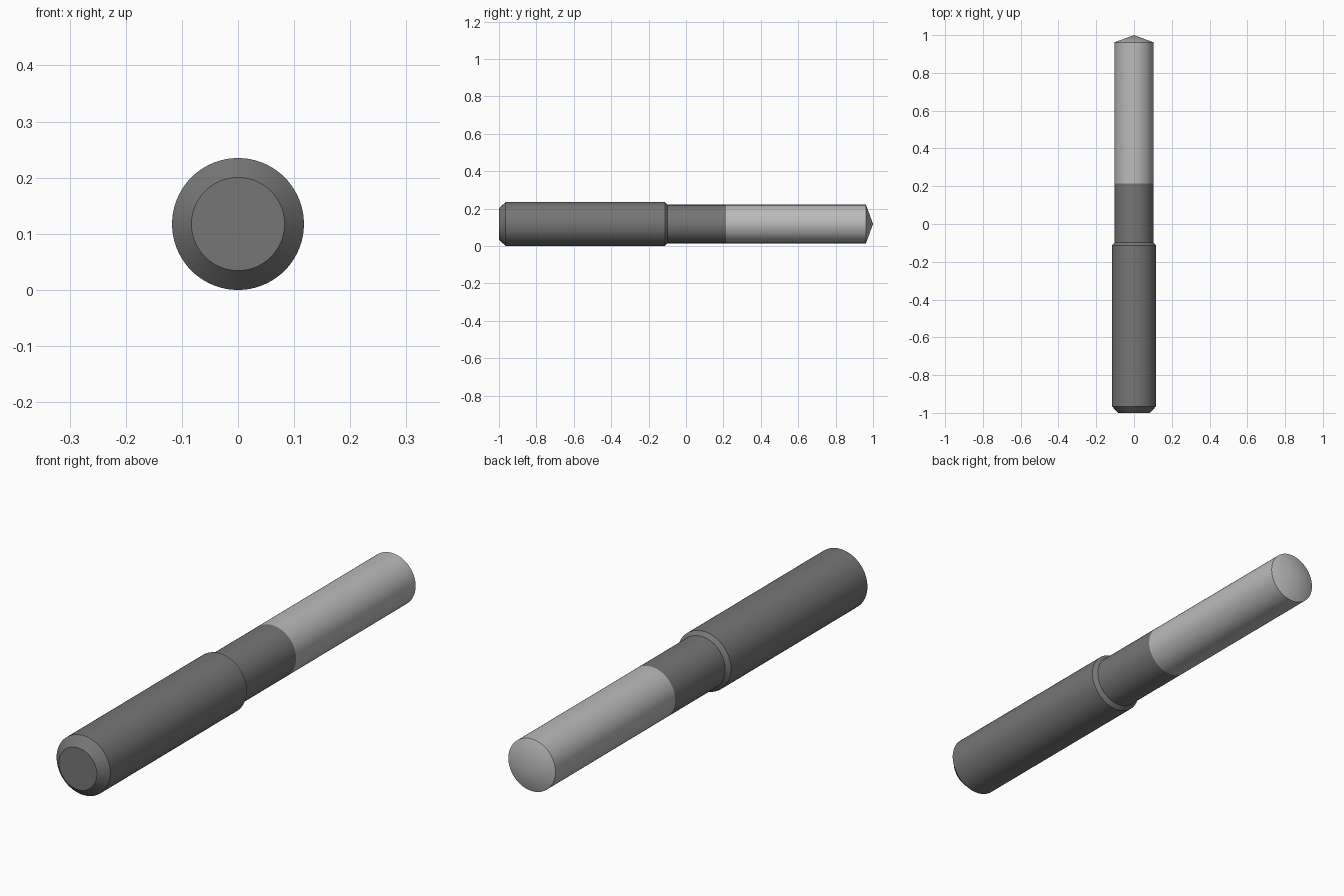
import bpy, bmesh, math

if "Cube" in bpy.data.objects:
    bpy.data.objects.remove(bpy.data.objects["Cube"])

AXIS_Z = 0.1175
SEGMENTS = 96


def material(name, value):
    mat = bpy.data.materials.new(name)
    mat.diffuse_color = (value, value, value, 1)
    mat.use_nodes = True
    mat.node_tree.nodes["Principled BSDF"].inputs["Base Color"].default_value = mat.diffuse_color
    return mat


def turned_part(name, profile, mat):
    """Revolve (radius, y) points around the long axis of the tool."""
    bm = bmesh.new()
    rings = []
    for r, y in profile:
        if r == 0:
            rings.append([bm.verts.new((0, y, 0))] * SEGMENTS)
            continue
        angles = [2 * math.pi * i / SEGMENTS for i in range(SEGMENTS)]
        rings.append([bm.verts.new((r * math.cos(a), y, r * math.sin(a))) for a in angles])
    for a, b in zip(rings, rings[1:]):
        for i in range(SEGMENTS):
            j = (i + 1) % SEGMENTS
            bm.faces.new(dict.fromkeys((a[i], b[i], b[j], a[j])))
    bmesh.ops.recalc_face_normals(bm, faces=bm.faces)
    # make sure the open-ended shells face outward
    bm.faces.ensure_lookup_table()
    if sum(f.normal.dot((f.calc_center_median().x, 0, f.calc_center_median().z)) for f in bm.faces) < 0:
        bmesh.ops.reverse_faces(bm, faces=bm.faces)
    mesh = bpy.data.meshes.new(name)
    bm.to_mesh(mesh)
    bm.free()
    obj = bpy.data.objects.new(name, mesh)
    obj.location.z = AXIS_Z
    mesh.materials.append(mat)
    bpy.context.collection.objects.link(obj)
    bpy.ops.object.select_all(action='DESELECT')
    obj.select_set(True)
    bpy.context.view_layer.objects.active = obj
    bpy.ops.object.shade_smooth_by_angle(angle=math.radians(15))
    return obj


dark = material("dark_steel", 0.18)
light = material("light_steel", 0.5)

# chamfered shank, shoulder and narrower neck
turned_part("shank", [(0, -1), (0.083, -1), (0.1175, -0.965), (0.1175, -0.113),
                      (0.103, -0.098), (0.103, 0.215)], dark)

# cutting section with a shallow conical point
turned_part("cutting_end", [(0.103, 0.215), (0.103, 0.962), (0, 1)], light)
